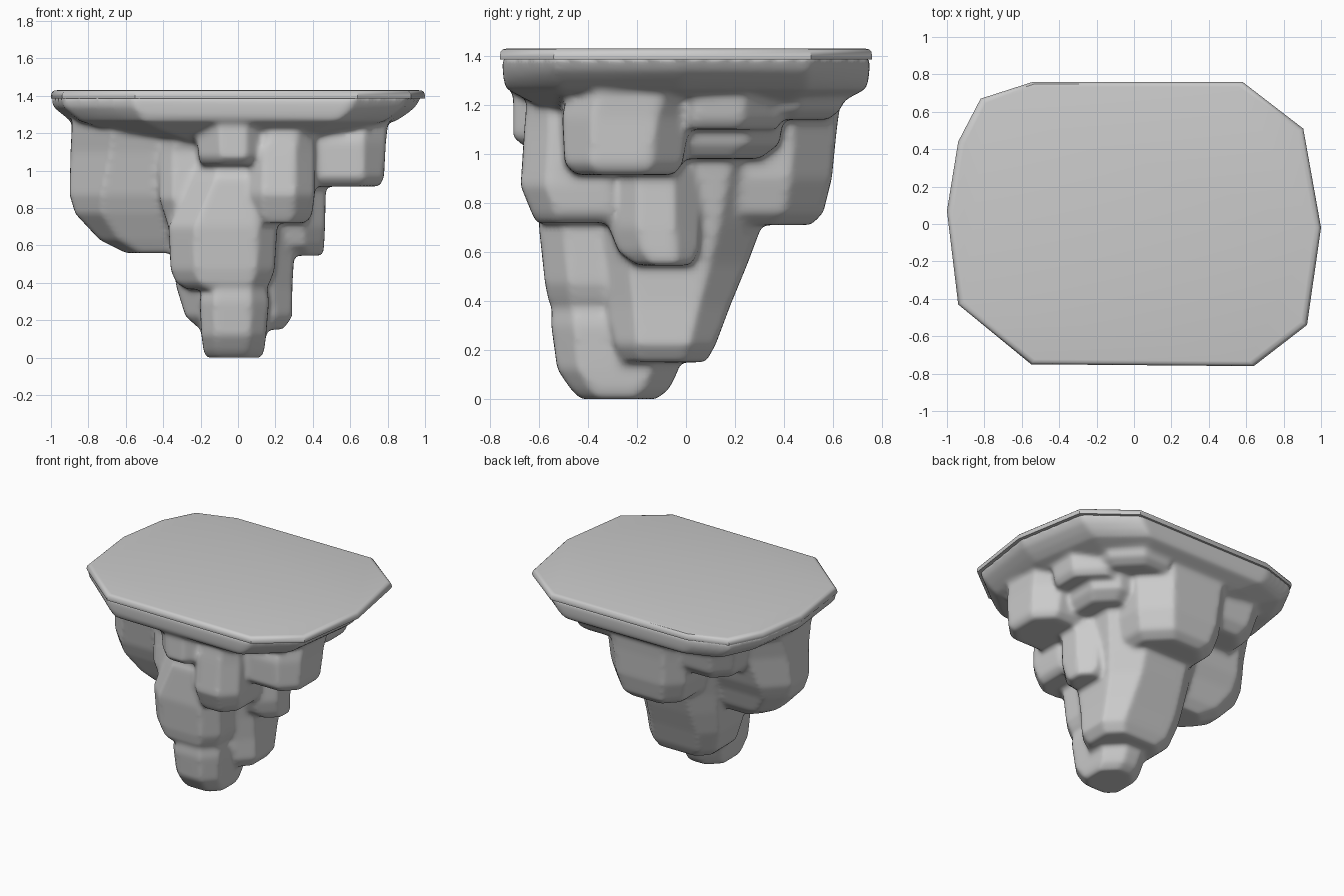
import bpy, bmesh, math, random

random.seed(4)


def loft(bm, rings):
    """Skin a closed solid through rings of equal point count, bottom to top."""
    loops = [[bm.verts.new(p) for p in ring] for ring in rings]
    n = len(loops[0])
    for a, b in zip(loops, loops[1:]):
        for i in range(n):
            j = (i + 1) % n
            bm.faces.new((a[i], a[j], b[j], b[i]))
    bm.faces.new(loops[0][::-1])
    bm.faces.new(loops[-1])


def boulder(bm, *sections, cut=0.27):
    """Chamfered block; each section is (z, x0, x1, y0, y1)."""
    rings = []
    shift = [random.uniform(0.75, 1.25) for _ in range(4)]
    for z, x0, x1, y0, y1 in sections:
        c = cut * min(x1 - x0, y1 - y0)
        a, b, d, e = [c * s for s in shift]
        rings.append([(x0 + a, y0, z), (x1 - b, y0, z), (x1, y0 + b, z), (x1, y1 - d, z),
                      (x1 - d, y1, z), (x0 + e, y1, z), (x0, y1 - e, z), (x0, y0 + a, z)])
    loft(bm, rings)


def make_object(name, bm):
    bmesh.ops.recalc_face_normals(bm, faces=bm.faces[:])
    me = bpy.data.meshes.new(name)
    bm.to_mesh(me)
    bm.free()
    ob = bpy.data.objects.new(name, me)
    bpy.context.collection.objects.link(ob)
    return ob


outline = [(-1, .07), (-.94, -.43), (-.55, -.75), (.64, -.76), (.925, -.54), (1, -.02),
           (.905, .51), (.58, .76), (-.54, .76), (-.82, .67), (-.94, .44)]


def outline_ring(z, sx, sy, ox=0):
    return [(x * sx + ox, y * sy, z) for x, y in outline]


# Flat top slab with a softly rounded rim
bm = bmesh.new()
loft(bm, [outline_ring(z, s, s) for z, s in
          [(1.385, .998), (1.392, 1), (1.402, 1), (1.418, .995), (1.427, .985), (1.43, .965)]])
slab = make_object("top_slab", bm)

bm = bmesh.new()
# Flared skirt under the slab, leaning slightly left
loft(bm, [outline_ring(*r) for r in
          [(1.15, .42, .66), (1.215, .70, .84, -.02), (1.265, .87, .965, -.025),
           (1.30, .92, .98, -.02), (1.34, .97, .985, -.02), (1.395, .99, .988, -.008)]])
# Central core tapering to a foot
boulder(bm, (.15, -.20, .24, -.26, .08), (.22, -.28, .29, -.29, .12), (.38, -.33, .29, -.32, .18),
        (.55, -.35, .30, -.36, .25), (.71, -.36, .33, -.38, .31), (.95, -.40, .38, -.42, .38),
        (1.25, -.45, .45, -.45, .45))
# Lowest front boulder
boulder(bm, (0, -.17, .125, -.43, -.12), (.04, -.185, .14, -.47, -.07), (.12, -.195, .15, -.525, -.03),
        (.30, -.205, .165, -.55, -.05), (.42, -.18, .15, -.545, -.10))
# Middle front boulder and the web tying it to the left boulder
boulder(bm, (.365, -.27, .14, -.54, -.20), (.40, -.33, .17, -.56, -.15), (.47, -.36, .195, -.575, -.15),
        (.70, -.37, .21, -.60, -.15), (.95, -.26, .18, -.595, -.15), (1.035, -.20, .10, -.57, -.15))
boulder(bm, (.66, -.36, -.1, -.42, -.1), (.85, -.42, -.1, -.47, -.1), (1.10, -.42, -.1, -.46, -.1),
        (1.25, -.38, -.1, -.50, -.1))
# Upper front boulders: centre, right
boulder(bm, (1.03, -.20, .14, -.66, -.2), (1.07, -.21, .16, -.705, -.2), (1.28, -.23, .17, -.705, -.2))
boulder(bm, (.72, .09, .36, -.61, -.2), (.76, .05, .395, -.63, -.2), (.87, .04, .41, -.675, -.2),
        (1.10, .05, .41, -.66, -.2), (1.28, .13, .40, -.645, -.2))
# Big left boulder
boulder(bm, (.56, -.60, -.25, -.18, .05), (.63, -.74, -.22, -.22, .10), (.77, -.87, -.2, -.29, .15),
        (.87, -.90, -.2, -.33, .20), (1.10, -.895, -.2, -.38, .28), (1.30, -.885, -.2, -.44, .36))
# Right side boulders: upper, lower, rear ledges
boulder(bm, (.915, .2, .755, -.45, -.05), (.96, .2, .78, -.495, -.015), (1.15, .2, .79, -.505, .02),
        (1.32, .2, .81, -.47, .08))
boulder(bm, (.545, .1, .455, -.20, .02), (.60, .1, .46, -.275, .05), (.70, .1, .465, -.315, .055),
        (.95, .1, .47, -.315, .05))
boulder(bm, (1.10, .2, .70, -.1, .37), (1.14, .2, .73, -.1, .39), (1.32, .2, .77, -.1, .41))
boulder(bm, (.98, .1, .52, -.1, .30), (1.04, .1, .57, -.1, .38), (1.15, .1, .60, -.1, .40))
# Back boulders: main, left shoulder, right shoulder
boulder(bm, (.71, -.24, .22, .05, .51), (.76, -.30, .28, .05, .56), (.90, -.34, .32, .05, .595),
        (1.10, -.36, .34, .05, .615), (1.28, -.38, .36, .05, .64))
boulder(bm, (.98, -.62, -.2, .1, .46), (1.05, -.68, -.2, .1, .52), (1.30, -.74, -.2, .1, .58))
boulder(bm, (1.14, .1, .54, .1, .58), (1.18, .1, .60, .1, .63), (1.32, .1, .66, .1, .68))
rock = make_object("rock_base", bm)

# Fuse the boulders into one weathered skin
fuse = rock.modifiers.new("fuse", 'REMESH')
fuse.mode = 'VOXEL'
fuse.voxel_size = 0.016
fuse.use_smooth_shade = True
soften = rock.modifiers.new("soften", 'SMOOTH')
soften.factor = 0.5
soften.iterations = 8

bpy.ops.object.select_all(action='DESELECT')
slab.select_set(True)
bpy.context.view_layer.objects.active = slab
bpy.ops.object.shade_smooth_by_angle(angle=math.radians(35))
